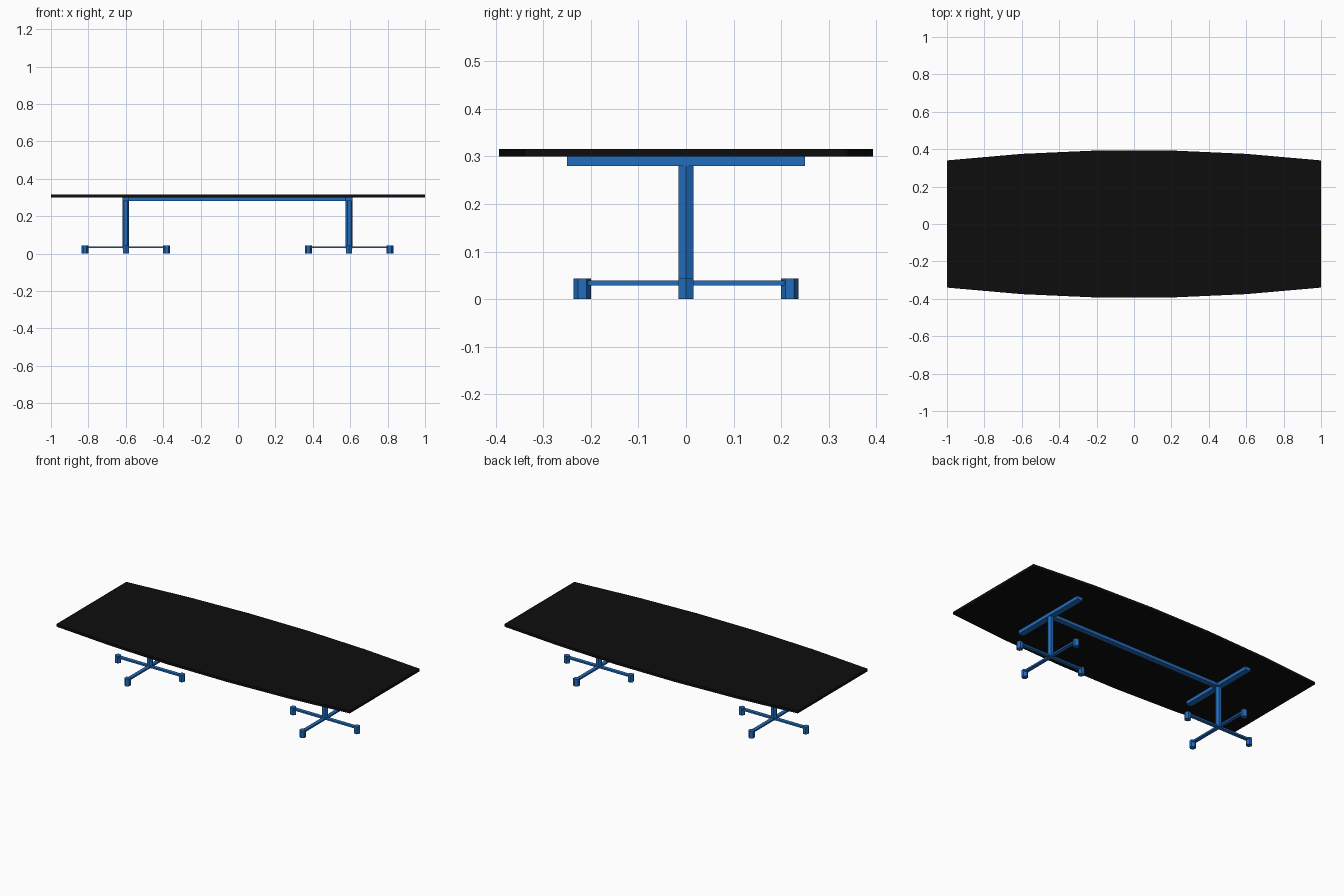
import bpy, bmesh, math
from mathutils import Matrix, Vector

cube = bpy.data.objects.get("Cube")
if cube:
    bpy.data.objects.remove(cube, do_unlink=True)


def material(name, rgb):
    m = bpy.data.materials.new(name)
    m.use_nodes = True
    color = (*rgb, 1)
    m.diffuse_color = color
    m.node_tree.nodes["Principled BSDF"].inputs["Base Color"].default_value = color
    return m


BLACK = material("black", (0.004, 0.004, 0.004))
BLUE = material("blue", (0.016, 0.155, 0.52))


def finish(name, bm, mat):
    bmesh.ops.recalc_face_normals(bm, faces=bm.faces)
    mesh = bpy.data.meshes.new(name)
    bm.to_mesh(mesh)
    bm.free()
    mesh.materials.append(mat)
    obj = bpy.data.objects.new(name, mesh)
    bpy.context.collection.objects.link(obj)
    return obj


def prism(name, outline, z0, z1, mat):
    """Extrude a flat outline upwards from z0 to z1."""
    bm = bmesh.new()
    face = bm.faces.new([bm.verts.new((x, y, z0)) for x, y in outline])
    ext = bmesh.ops.extrude_face_region(bm, geom=[face])
    verts = [g for g in ext["geom"] if isinstance(g, bmesh.types.BMVert)]
    bmesh.ops.translate(bm, verts=verts, vec=(0, 0, z1 - z0))
    return finish(name, bm, mat)


def rectangle(x0, x1, y0, y1):
    return [(x0, y0), (x1, y0), (x1, y1), (x0, y1)]


def hexagon(cx, cy, r, turn=0):
    return [(cx + r * math.cos(turn + i * math.pi / 3),
             cy + r * math.sin(turn + i * math.pi / 3)) for i in range(6)]


# Boat-shaped top with faceted long sides
half = [(1, 0.34), (0.6, 0.375), (0.2, 0.393)]
back = half + [(-x, y) for x, y in reversed(half)]
prism("table_top", back + [(-x, -y) for x, y in back], 0.30, 0.316, BLACK)

# Long rail joining the pedestals
LEGS = {"right": -0.6, "left": 0.594}
prism("long_rail", rectangle(LEGS["right"], LEGS["left"], -0.016, 0.016),
      0.281, 0.299, BLUE)

# Pedestals: crossbar, column, and four arms with hexagonal feet
REACH, FOOT_R, ARM_W = 0.218, 0.0185, 0.011
for side, cx in LEGS.items():
    prism(f"{side}_crossbar", rectangle(cx - 0.0185, cx + 0.0185, -0.25, 0.25),
          0.28, 0.30, BLUE)
    prism(f"{side}_column", hexagon(cx, 0, FOOT_R), 0.028, 0.282, BLUE)
    for i in range(4):
        turn = i * math.pi / 2
        rot = Matrix.Rotation(turn, 2)
        arm = [rot @ Vector(p) for p in rectangle(0, REACH, -ARM_W, ARM_W)]
        prism(f"{side}_arm_{i + 1}", [(cx + p.x, p.y) for p in arm], 0.029, 0.039, BLUE)
        hub = rot @ Vector((REACH, 0))
        prism(f"{side}_foot_{i + 1}", hexagon(cx + hub.x, hub.y, FOOT_R, turn),
              0, 0.044, BLUE)
